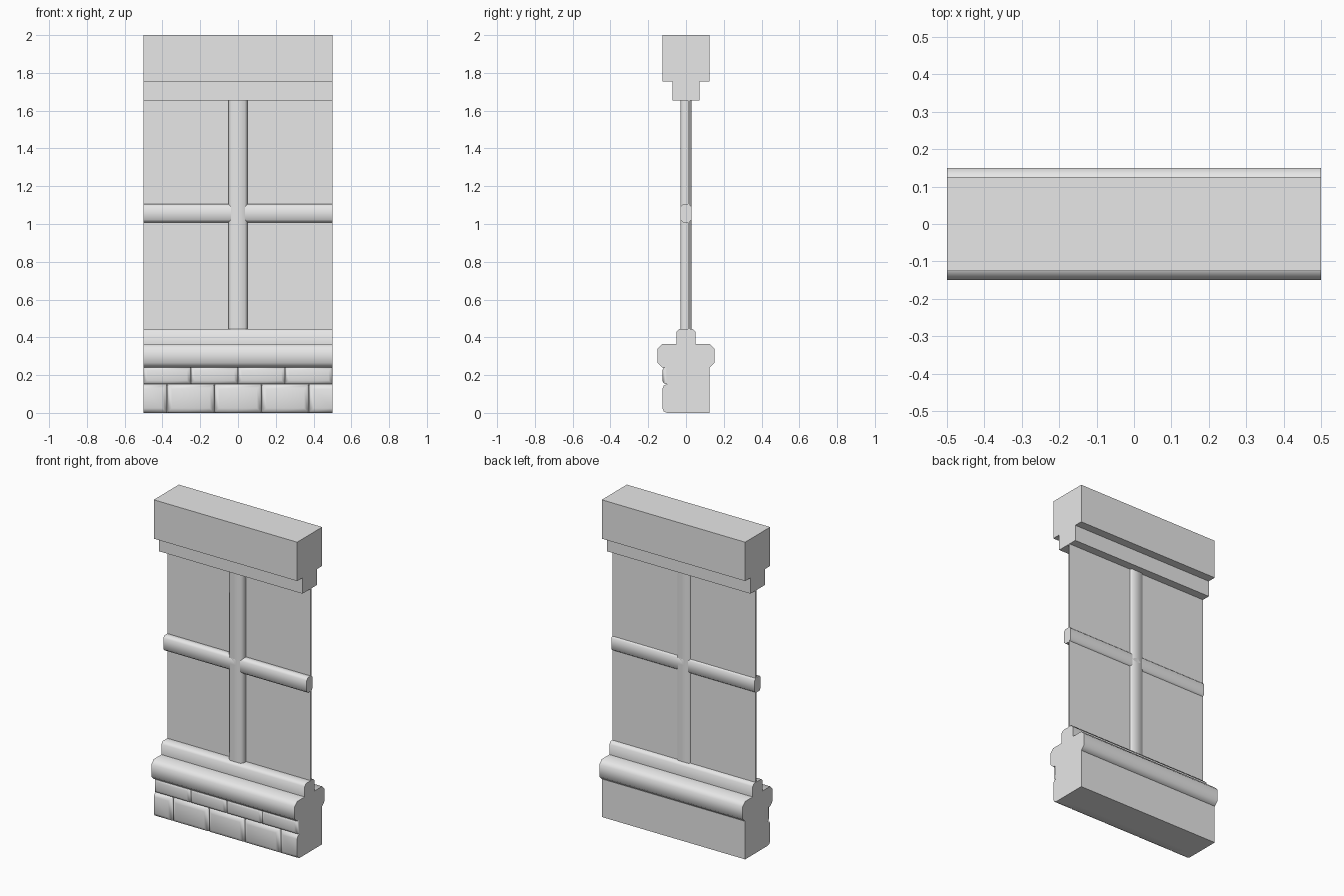
import bpy, bmesh, math

if "Cube" in bpy.data.objects:
    bpy.data.objects.remove(bpy.data.objects["Cube"], do_unlink=True)

GREY = bpy.data.materials.new("plain grey")
GREY.use_nodes = True
GREY.diffuse_color = (0.8, 0.8, 0.8, 1)
GREY.node_tree.nodes["Principled BSDF"].inputs["Base Color"].default_value = (0.8, 0.8, 0.8, 1)


def finish(name, bm, smooth):
    bmesh.ops.recalc_face_normals(bm, faces=bm.faces)
    mesh = bpy.data.meshes.new(name)
    bm.to_mesh(mesh)
    bm.free()
    mesh.materials.append(GREY)
    obj = bpy.data.objects.new(name, mesh)
    bpy.context.collection.objects.link(obj)
    if smooth:
        bpy.ops.object.select_all(action="DESELECT")
        obj.select_set(True)
        bpy.context.view_layer.objects.active = obj
        bpy.ops.object.shade_smooth_by_angle(angle=math.radians(50))


def extrude(name, points, direction, smooth=False):
    """Sweep a closed outline of 3D points along a direction."""
    bm = bmesh.new()
    face = bm.faces.new([bm.verts.new(p) for p in points])
    swept = bmesh.ops.extrude_face_region(bm, geom=[face], use_keep_orig=True)["geom"]
    verts = [g for g in swept if isinstance(g, bmesh.types.BMVert)]
    bmesh.ops.translate(bm, verts=verts, vec=direction)
    finish(name, bm, smooth)


def moulding(name, profile, smooth=False):
    extrude(name, [(-0.5, y, z) for y, z in profile], (1, 0, 0), smooth)


def chamfered(a, b, c):
    """Octagonal outline of half sizes a and b with corner cut c."""
    return [(a, c - b), (a, b - c), (a - c, b), (c - a, b),
            (-a, b - c), (-a, c - b), (c - a, -b), (a - c, -b)]


def box(bm, low, high):
    verts = bmesh.ops.create_cube(bm, size=1)["verts"]
    for v in verts:
        for i in range(3):
            v.co[i] = low[i] if v.co[i] < 0 else high[i]
    return verts


def slab(name, low, high):
    bm = bmesh.new()
    box(bm, low, high)
    finish(name, bm, False)


def brick_course(name, joints, z0, z1, cut, rounded_ends):
    """Row of bricks with softened front edges."""
    bm = bmesh.new()
    edges = set()
    for x0, x1 in zip(joints, joints[1:]):
        for v in box(bm, (x0, -0.125, z0), (x1, -0.05, z1)):
            for e in v.link_edges:
                front = all(w.co.y < -0.12 for w in e.verts)
                at_end = all(abs(w.co.x) > 0.499 for w in e.verts)
                if front and (rounded_ends or not at_end):
                    edges.add(e)
    bmesh.ops.bevel(bm, geom=list(edges), offset=cut, segments=2, profile=0.5, affect="EDGES")
    finish(name, bm, True)


# Lintel
slab("lintel", (-0.5, -0.125, 1.755), (0.5, 0.125, 2))
slab("lintel_lower_step", (-0.5, -0.072, 1.655), (0.5, 0.072, 1.755))

# Window panes and crossing glazing bars
slab("window_pane", (-0.5, 0.01, 0.44), (0.5, 0.02, 1.66))
extrude("vertical_glazing_bar", [(x, y, 0.44) for x, y in chamfered(0.05, 0.03, 0.014)],
        (0, 0, 1.22), True)
moulding("horizontal_glazing_bar",
         [(y, z + 1.057) for y, z in chamfered(0.03, 0.048, 0.014)], True)

# Sill, stepped and chamfered, the same on both faces
half = [(0.125, 0.24), (0.15, 0.265), (0.15, 0.34), (0.125, 0.365),
        (0.05, 0.365), (0.05, 0.43), (0.035, 0.445)]
moulding("sill", half + [(-y, z) for y, z in reversed(half)], True)

# Base wall and brick facing
slab("base_wall", (-0.5, -0.1, 0), (0.5, 0.125, 0.24))
brick_course("lower_bricks", [-0.5, -0.375, -0.125, 0.125, 0.375, 0.5], 0, 0.152, 0.025, False)
brick_course("upper_bricks", [-0.5, -0.25, 0, 0.25, 0.5], 0.152, 0.245, 0.02, True)
